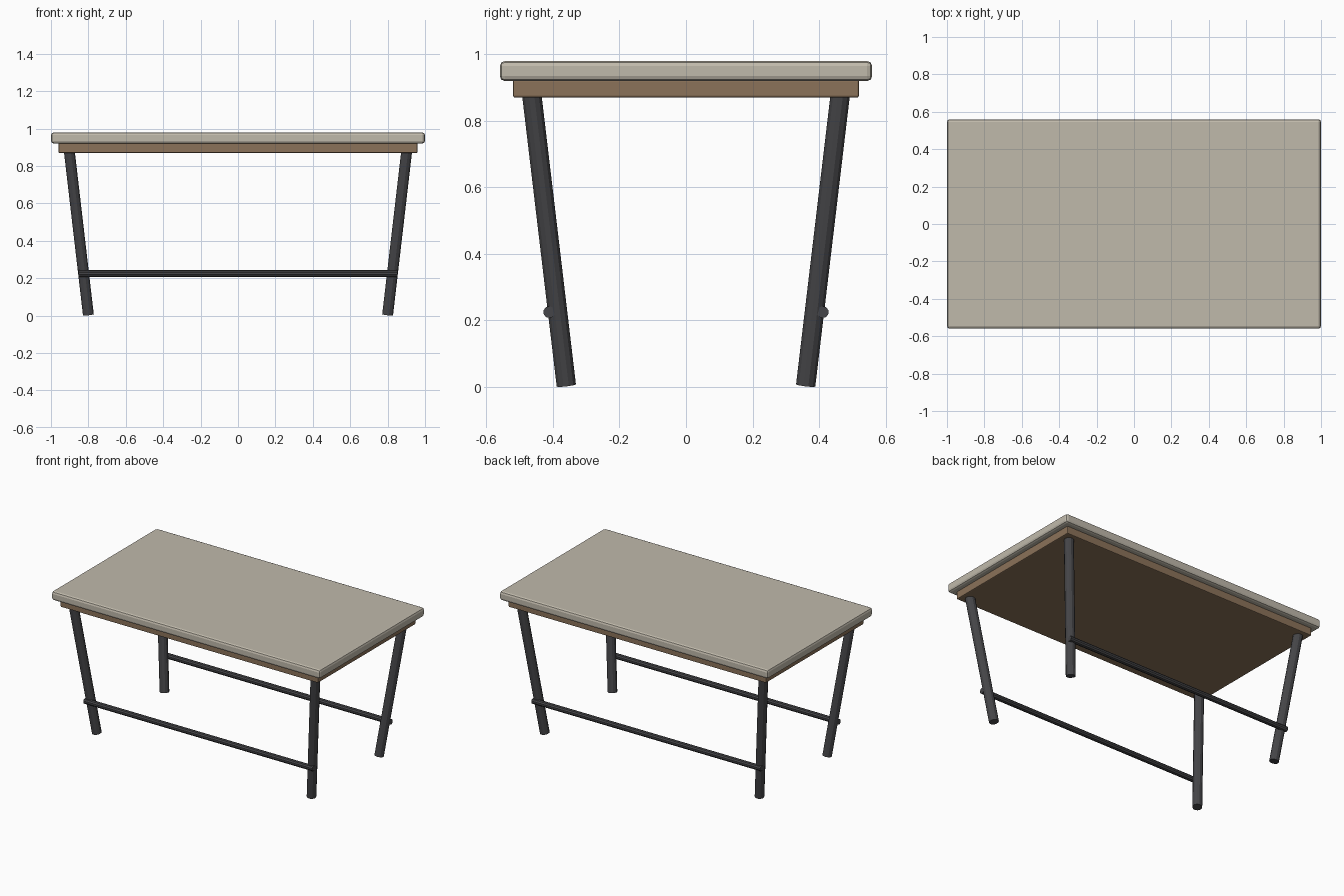
import bpy
from mathutils import Vector

if "Cube" in bpy.data.objects:
    bpy.data.objects.remove(bpy.data.objects["Cube"])


def material(name, rgb):
    m = bpy.data.materials.new(name)
    m.diffuse_color = (*rgb, 1)
    m.use_nodes = True
    m.node_tree.nodes["Principled BSDF"].inputs["Base Color"].default_value = m.diffuse_color
    return m


STONE = material("stone", (0.53, 0.49, 0.41))
WOOD = material("wood", (0.26, 0.17, 0.10))
METAL = material("dark_metal", (0.06, 0.06, 0.065))


def slab(name, size, z, bevel, mat):
    bpy.ops.mesh.primitive_cube_add(size=1, location=(0, 0, z))
    ob = bpy.context.object
    ob.name = name
    ob.scale = size
    bpy.ops.object.transform_apply(location=False, rotation=False, scale=True)
    mod = ob.modifiers.new("rounded_edges", "BEVEL")
    mod.width = bevel
    mod.segments = 2
    ob.data.materials.append(mat)


def rod(name, a, b, radius, sides, mat):
    a, b = Vector(a), Vector(b)
    bpy.ops.mesh.primitive_cylinder_add(vertices=sides, radius=radius,
                                        depth=(b - a).length, location=(a + b) / 2)
    ob = bpy.context.object
    ob.name = name
    ob.rotation_euler = (b - a).to_track_quat("Z", "Y").to_euler()
    ob.data.materials.append(mat)


# Top and the wooden frame board beneath it
slab("table_top", (2.0, 1.12, 0.06), 0.95, 0.015, STONE)
slab("apron", (1.92, 1.04, 0.055), 0.8975, 0.006, WOOD)

# Splayed legs, plus one long stretcher at front and back
for side, sy in (("front", -1), ("back", 1)):
    for end, sx in (("left", -1), ("right", 1)):
        rod(f"{side}_{end}_leg", (sx * 0.80, sy * 0.36, 0.005),
            (sx * 0.902, sy * 0.464, 0.88), 0.03, 12, METAL)
    rod(f"{side}_stretcher", (-0.853, sy * 0.411, 0.225),
        (0.853, sy * 0.411, 0.225), 0.018, 10, METAL)
